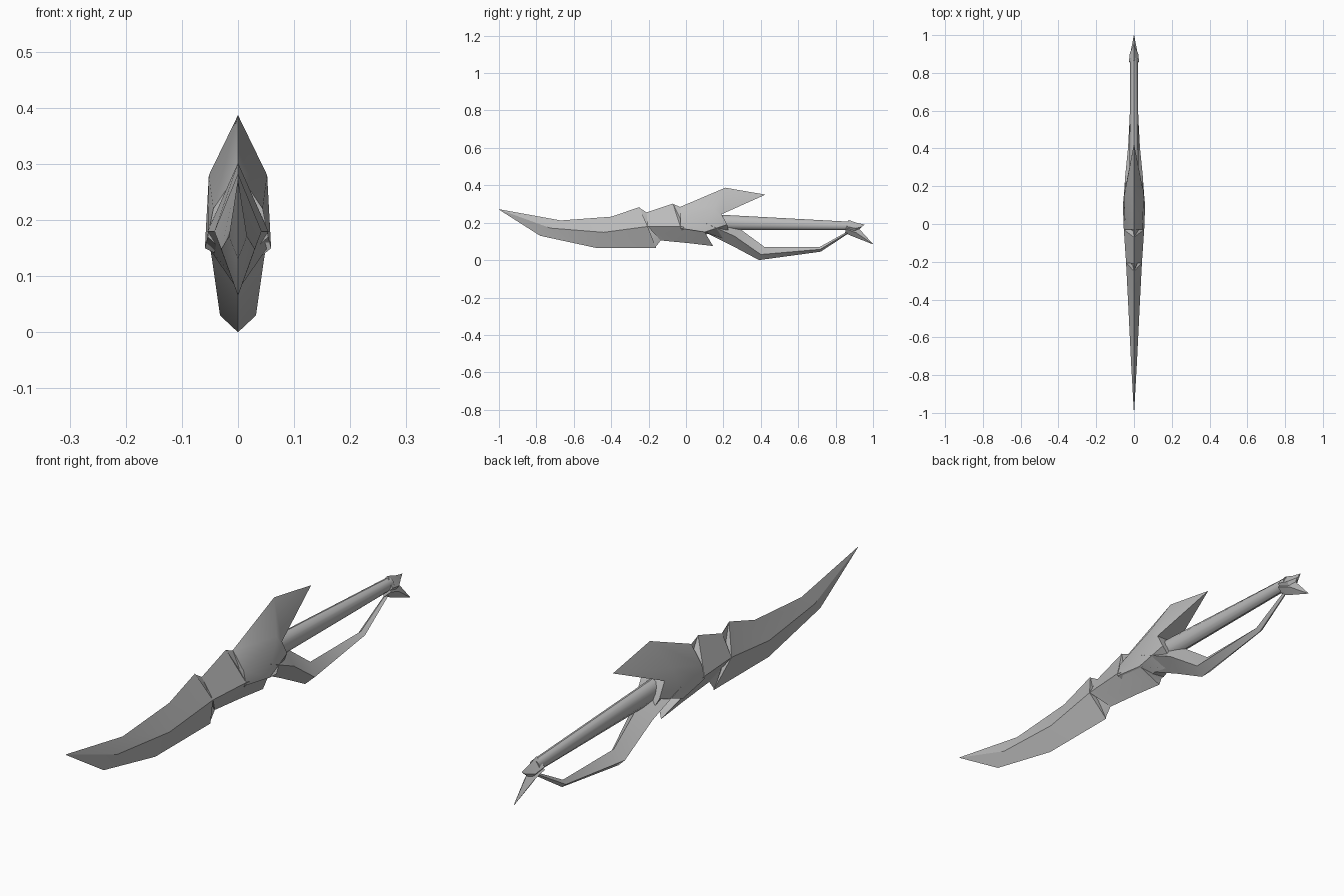
import bpy
import bmesh
import math
from mathutils import Vector

default_cube = bpy.data.objects.get("Cube")
if default_cube:
    bpy.data.objects.remove(default_cube, do_unlink=True)

# Single plain grey surface
grey = bpy.data.materials.new("plain_grey")
grey.use_nodes = True
grey_value = (0.5, 0.5, 0.5, 1)
grey.diffuse_color = grey_value
grey.node_tree.nodes["Principled BSDF"].inputs["Base Color"].default_value = grey_value


def finish(name, bm, angle=30):
    """Turn a bmesh into a shaded, coloured object."""
    bmesh.ops.remove_doubles(bm, verts=bm.verts, dist=0.0005)
    bmesh.ops.recalc_face_normals(bm, faces=bm.faces)
    mesh = bpy.data.meshes.new(name)
    bm.to_mesh(mesh)
    bm.free()
    mesh.materials.append(grey)
    obj = bpy.data.objects.new(name, mesh)
    bpy.context.collection.objects.link(obj)
    bpy.ops.object.select_all(action="DESELECT")
    obj.select_set(True)
    bpy.context.view_layer.objects.active = obj
    bpy.ops.object.shade_smooth_by_angle(angle=math.radians(angle))
    return obj


def diamond(top, bottom, half_width, middle=None):
    """Section with sharp top and bottom edges and one ridge per side."""
    if middle is None:
        middle = (Vector(top) + Vector(bottom)) / 2
    return [(*top, 0), (*middle, half_width), (*bottom, 0)]


def loft(name, sections, angle=30):
    """Skin mirrored sections, each listed from top to bottom as y, z, width."""
    bm = bmesh.new()
    rings = []
    for section in sections:
        right_side = [bm.verts.new((w, y, z)) for y, z, w in section]
        left_side = [bm.verts.new((-w, y, z)) for y, z, w in section[-2:0:-1]]
        rings.append(right_side + left_side)
    for ring, following in zip(rings, rings[1:]):
        for i in range(len(ring)):
            j = (i + 1) % len(ring)
            bm.faces.new((ring[i], ring[j], following[j], following[i]))
    # Caps are fans of bands across the mirror plane
    for ring in (rings[0], rings[-1]):
        size = len(ring)
        half = size // 2
        for i in range(half):
            band = [ring[i], ring[i + 1], ring[-i - 1], ring[-i]]
            corners = list(dict.fromkeys(band))
            if len(corners) > 2:
                bm.faces.new(corners)
    return finish(name, bm, angle)


# Curved blade, from the tip back to the first groove
loft("blade", [
    diamond((-1, .272), (-1, .27), .0005),
    diamond((-.67, .212), (-.78, .13), .016),
    diamond((-.4, .232), (-.48, .065), .03),
    diamond((-.25, .283), (-.16, .065), .042, (-.205, .18)),
])

# Collar with a backward spike underneath
loft("collar", [
    diamond((-.21, .255), (-.135, .105), .042, (-.205, .18)),
    diamond((-.07, .302), (.02, .09), .054, (-.03, .18)),
    diamond((.02, .2), (.145, .075), .052, (.1, .15)),
])

# Recessed cores that fill the two grooves
loft("front_groove_core", [
    diamond((-.25, .28), (-.165, .067), .012, (-.225, .18)),
    diamond((-.21, .255), (-.135, .105), .03, (-.18, .18)),
])
loft("rear_groove_core", [
    diamond((-.07, .3), (-.05, .12), .012),
    diamond((-.028, .283), (0, .12), .034),
])

# Guard body rising into the swept upper fin
loft("guard_fin", [
    [(-.03, .285, 0), (-.03, .22, .044), (-.03, .17, .054), (0, .12, 0)],
    [(.21, .387, 0), (.15, .28, .052), (.1, .15, .059), (.12, .14, 0)],
    [(.425, .35, 0), (.19, .245, .046), (.22, .19, .046), (.24, .1, 0)],
], 40)

# Angular hand bar curving under the grip
loft("hand_bar", [
    diamond((.12, .24), (.1, .15), .057),
    diamond((.27, .18), (.25, .075), .046),
    diamond((.42, .07), (.39, 0), .032, (.4, .03)),
    diamond((.715, .07), (.72, .045), .014),
    diamond((.87, .157), (.865, .14), .007),
])

# Tapered round grip
grip_bm = bmesh.new()
grip_rings = []
for y, z, width, height in ((.16, .203, .026, .041), (.88, .183, .02, .022)):
    ring = []
    for step in range(12):
        turn = math.tau * step / 12
        ring.append(grip_bm.verts.new(
            (width * math.cos(turn), y, z + height * math.sin(turn))))
    grip_rings.append(ring)
    grip_bm.faces.new(ring)
for i in range(12):
    j = (i + 1) % 12
    grip_bm.faces.new((grip_rings[0][i], grip_rings[0][j],
                       grip_rings[1][j], grip_rings[1][i]))
finish("grip", grip_bm, 40)

# Pommel cap with an upper horn and a longer lower hook
loft("pommel_horn", [
    diamond((.868, .215), (.85, .145), .027),
    diamond((.91, .2), (.9, .14), .022),
    diamond((.955, .19), (.925, .165), .004),
])
loft("pommel_hook", [
    diamond((.86, .19), (.85, .145), .025),
    diamond((.925, .168), (.895, .125), .018),
    diamond((1, .086), (.998, .085), .001),
])
